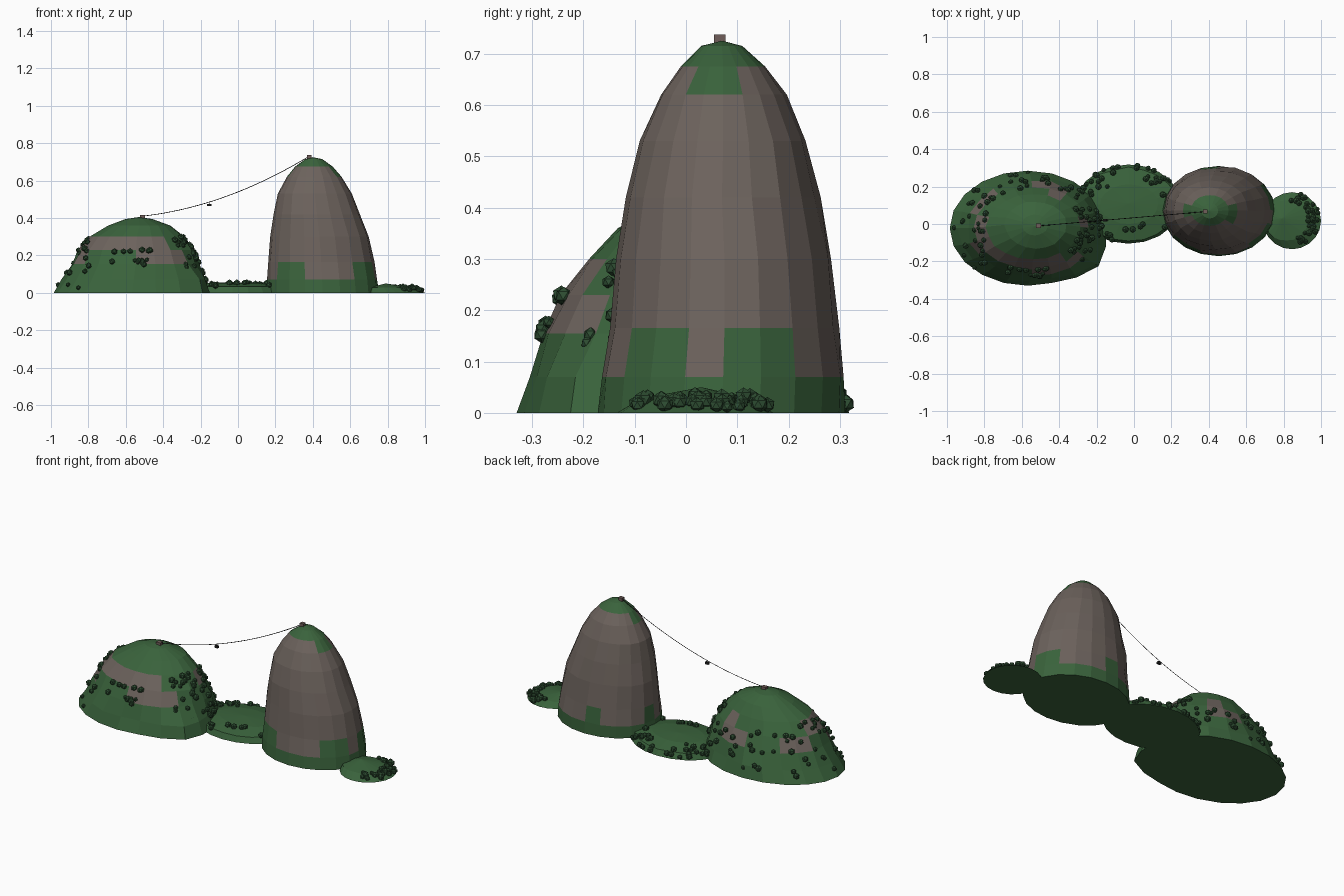
import bpy, bmesh, math, random
from mathutils import Vector, Matrix

random.seed(4)
SEGMENTS = 20

cube = bpy.data.objects.get("Cube")
if cube:
    bpy.data.objects.remove(cube, do_unlink=True)


def material(name, colour):
    mat = bpy.data.materials.new(name)
    mat.use_nodes = True
    mat.diffuse_color = (*colour, 1)
    mat.node_tree.nodes["Principled BSDF"].inputs["Base Color"].default_value = (*colour, 1)
    return mat


grass = material("grass green", (.042, .125, .045))
rock = material("rock brown", (.15, .123, .108))
leaf = material("leaf green", (.027, .075, .032))
dark = material("cable black", (.015, .015, .015))
concrete = material("station brown", (.16, .11, .10))


def add_object(name, bm, *mats):
    mesh = bpy.data.meshes.new(name)
    bm.to_mesh(mesh)
    bm.free()
    obj = bpy.data.objects.new(name, mesh)
    bpy.context.collection.objects.link(obj)
    for mat in mats:
        mesh.materials.append(mat)
    return obj


def ring_point(ring, angle, scale=1):
    """Point on an oval ring given as height, x range and y range."""
    z, x0, x1, y0, y1 = ring
    return Vector(((x0 + x1) / 2 + (x1 - x0) / 2 * math.cos(angle) * scale,
                   (y0 + y1) / 2 + (y1 - y0) / 2 * math.sin(angle) * scale, z))


def build_hill(name, rings, apex, is_rock, bulge=None, rough=.025):
    """Stack oval rings into a faceted hill, painted by ring and segment."""
    bm = bmesh.new()
    loops = []
    for level, ring in enumerate(rings):
        loop = []
        for s in range(SEGMENTS):
            scale = 1 + random.uniform(-rough, rough) * (level > 0)
            if bulge and level < 2 and s in bulge:
                scale *= bulge[s]
            loop.append(bm.verts.new(ring_point(ring, math.tau * s / SEGMENTS, scale)))
        loops.append(loop)
    top = bm.verts.new(apex)
    bm.faces.new(loops[0][::-1])
    for level in range(len(rings)):
        for s in range(SEGMENTS):
            n = (s + 1) % SEGMENTS
            low = loops[level]
            if level + 1 < len(rings):
                up = loops[level + 1]
                face = bm.faces.new((low[s], low[n], up[n], up[s]))
            else:
                face = bm.faces.new((low[s], low[n], top))
            signed = s if s < SEGMENTS // 2 else s - SEGMENTS
            face.material_index = int(is_rock(level, signed))
    return add_object(name, bm, grass, rock)


# Tall rock dome: grassy foot with teeth, bare flanks, grassy cap
tall_rings = [
    (0, .15, .755, -.172, .31), (.07, .155, .745, -.165, .31),
    (.165, .16, .73, -.15, .30), (.3, .17, .70, -.135, .285),
    (.42, .19, .655, -.12, .26), (.53, .21, .61, -.09, .235),
    (.62, .26, .555, -.05, .195), (.675, .305, .505, -.01, .155),
    (.715, .36, .45, .03, .11)]
foot_teeth = {-8, -7, -3, -2, 0, 1, 5, 9}
cap_teeth = {-2, -1, 0, 9, -10}


def tall_rock(level, s):
    if level == 1:
        return s not in foot_teeth
    if level == 6:
        return s not in cap_teeth
    return 2 <= level <= 5


build_hill("tall_dome", tall_rings, (.4, .07, .725), tall_rock, rough=.015)

# Broad grassy hill with bare rock patches
broad_rings = [
    (0, -.985, -.15, -.33, .285), (.07, -.94, -.175, -.31, .265),
    (.155, -.89, -.205, -.28, .235), (.23, -.85, -.24, -.24, .20),
    (.3, -.79, -.29, -.19, .16), (.36, -.69, -.36, -.13, .12),
    (.395, -.60, -.46, -.06, .05)]
low_patches = {-9, -5, -4, -3, 3, 4, 7, 8}
high_patches = {-9, -8, -7, -6, -5, -4, 0, 3, 9, -10}


def broad_rock(level, s):
    return (level == 2 and s in low_patches) or (level == 3 and s in high_patches)


build_hill("broad_hill", broad_rings, (-.53, -.01, .405), broad_rock,
           bulge={18: 1.12, 17: 1.06, 19: 1.05})

# Low land between and beside the hills
saddle_rings = [(0, -.31, .25, -.105, .318), (.033, -.295, .235, -.095, .30),
                (.052, -.18, .13, 0, .21)]
build_hill("saddle_land", saddle_rings, (-.03, .11, .058), lambda level, s: False)
east_rings = [(0, .69, 1, -.135, .17), (.028, .7, .93, -.09, .125)]
build_hill("east_land", east_rings, (.79, .03, .05), lambda level, s: False)


# Trees: small faceted balls scattered over the slopes
def scatter(bm, rings, count, angles, spread):
    """Plant trees at a heading range and a slope range counted in rings."""
    for _ in range(count):
        angle = math.radians(random.uniform(*angles))
        height = random.uniform(*spread)
        level = min(int(height), len(rings) - 2)
        place = ring_point(rings[level], angle).lerp(
            ring_point(rings[level + 1], angle), height - level)
        radius = random.uniform(.012, .019)
        place.z = max(place.z + radius * .4, radius)
        place.x = max(-1 + radius, min(1 - radius, place.x))
        turn = Matrix.Rotation(random.uniform(0, math.pi), 4, 'Z')
        bmesh.ops.create_icosphere(bm, subdivisions=1, radius=radius,
                                   matrix=Matrix.Translation(place) @ turn)


trees = bmesh.new()
scatter(trees, broad_rings, 48, (-42, 45), (.9, 4))
scatter(trees, broad_rings, 26, (45, 150), (.3, 3.2))
scatter(trees, broad_rings, 24, (150, 225), (.2, 3.9))
scatter(trees, broad_rings, 14, (248, 285), (1.8, 3.2))
add_object("hill_trees", trees, leaf)
trees = bmesh.new()
scatter(trees, saddle_rings, 30, (20, 175), (.1, 1.6))
scatter(trees, saddle_rings, 22, (0, 360), (.9, 2))
add_object("saddle_trees", trees, leaf)
trees = bmesh.new()
scatter(trees, east_rings, 40, (-80, 80), (0, 1))
add_object("east_trees", trees, leaf)


def box(name, centre, size, mat):
    bm = bmesh.new()
    bmesh.ops.create_cube(bm, size=1, matrix=Matrix.Translation(centre) @ Matrix.Diagonal((*size, 1)))
    return add_object(name, bm, mat)


# Cable stations on both summits
lower = Vector((-.51, -.01, .41))
upper = Vector((.38, .066, .73))
box("lower_station", lower - Vector((0, 0, .003)), (.028, .024, .018), concrete)
box("upper_station", upper - Vector((0, 0, .004)), (.024, .022, .022), concrete)


# Sagging cable with its hanging cabin
def cable_point(t):
    return lower.lerp(upper, t) - Vector((0, 0, .055 * 4 * t * (1 - t)))


curve = bpy.data.curves.new("cable", 'CURVE')
curve.dimensions = '3D'
curve.bevel_depth = .0018
curve.bevel_resolution = 0
curve.use_fill_caps = True
STEPS = 24
spline = curve.splines.new('POLY')
spline.points.add(STEPS)
for i, point in enumerate(spline.points):
    point.co = (*cable_point(i / STEPS), 1)
curve.materials.append(dark)
bpy.context.collection.objects.link(bpy.data.objects.new("cable", curve))

hang = cable_point(.4)
box("cabin_hanger", hang - Vector((0, 0, .005)), (.002, .002, .012), dark)
box("cabin", hang - Vector((0, 0, .015)), (.022, .014, .012), dark)
